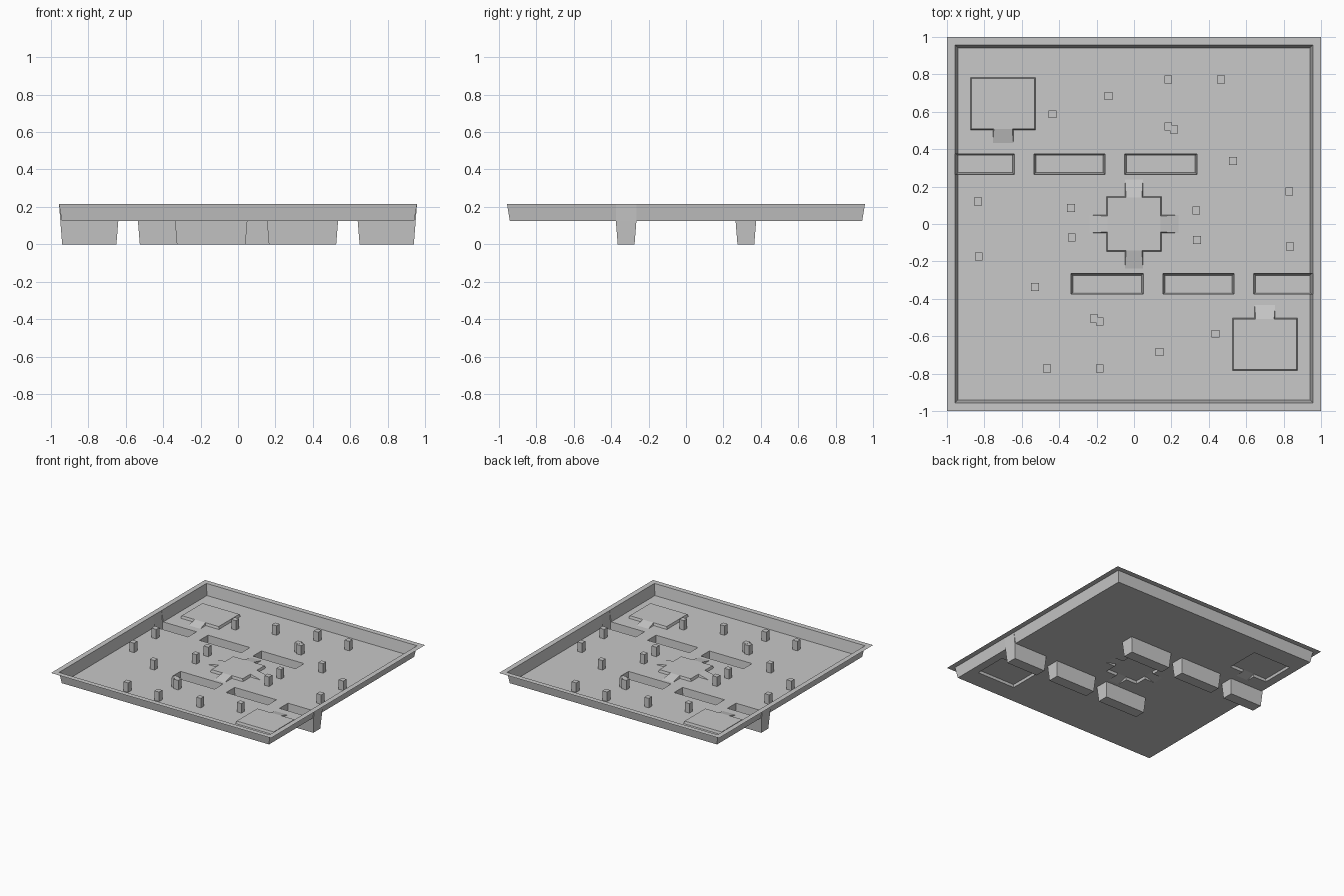
import bpy, bmesh
from mathutils import Vector

if "Cube" in bpy.data.objects:
    bpy.data.objects.remove(bpy.data.objects["Cube"])

FLOOR, RIM = 0.125, 0.215      # heights of the floor and the rim
EDGE, LIP = 0.942, 0.957       # half widths of the floor and the rim opening

grey = bpy.data.materials.new("stone grey")
grey.diffuse_color = (0.58, 0.58, 0.58, 1)
grey.use_nodes = True
grey.node_tree.nodes["Principled BSDF"].inputs["Base Color"].default_value = grey.diffuse_color


def sheet(name, faces):
    """Mesh from polygons given as corner points, all facing upward."""
    bm = bmesh.new()
    for pts in faces:
        f = bm.faces.new([bm.verts.new(p) for p in pts])
        f.normal_update()
        if f.normal.z < 0:
            f.normal_flip()
    bmesh.ops.remove_doubles(bm, verts=bm.verts, dist=0.0003)
    me = bpy.data.meshes.new(name)
    bm.to_mesh(me)
    bm.free()
    me.materials.append(grey)
    ob = bpy.data.objects.new(name, me)
    bpy.context.collection.objects.link(ob)
    return ob


def corners(x0, x1, y0, y1, z):
    return [(x0, y0, z), (x1, y0, z), (x1, y1, z), (x0, y1, z)]


def band(a, b):
    """Quads joining two four-cornered loops."""
    return [[a[i], a[(i + 1) % 4], b[(i + 1) % 4], b[i]] for i in range(4)]


def turned(r):
    """Rectangle turned half a circle about the centre."""
    return (-r[1], -r[0], -r[3], -r[2])


# Pits in two rows; the first of each row cuts into the side wall
PY0, PY1 = 0.265, 0.375
half_pits = [(-0.950, -0.64, PY0, PY1), (-0.535, -0.155, PY0, PY1),
             (-0.05, 0.337, PY0, PY1)]
pits = half_pits + [turned(r) for r in half_pits]
holes = list(pits)
for n, (x0, x1, y0, y1) in enumerate(pits):
    top = corners(x0, x1, y0, y1, FLOOR)
    i = 0.010
    base = corners(x0 + i, x1 - i, y0 + i, y1 - i, 0)
    faces = band(top, base) + [base]
    if n % 3 == 0:
        s = -1 if n == 0 else 1
        faces.append([(s * 0.95, y0, FLOOR), (s * 0.95, y1, FLOOR),
                      (s * LIP, y1, RIM), (s * LIP, y0, RIM)])
        for y in (y0, y1):
            faces.append([(s * EDGE, y, FLOOR), (s * 0.95, y, FLOOR), (s * LIP, y, RIM)])
    sheet(f"pit_{n + 1}", faces)


# Raised platforms with ramps
def platform(name, c, hx, hy, ramp_sides, r, length, h=0.02, i=0.006):
    c = Vector((c[0], c[1], FLOOR))
    faces = [corners(c.x - hx + i, c.x + hx - i, c.y - hy + i, c.y + hy - i, FLOOR + h)]
    for d in ((1, 0), (0, 1), (-1, 0), (0, -1)):
        out, along = Vector((*d, 0)), Vector((-d[1], d[0], 0))
        w, l = (hx, hy) if d[0] else (hy, hx)

        def p(a, b, z):
            return c + out * a + along * b + Vector((0, 0, z))
        if d not in ramp_sides:
            faces.append([p(w, -l, 0), p(w, l, 0), p(w - i, l - i, h), p(w - i, i - l, h)])
            continue
        q = r - i
        faces.append([p(w + length, -r, 0), p(w + length, r, 0), p(w - i, q, h), p(w - i, -q, h)])
        for s in (-1, 1):
            faces.append([p(w, s * l, 0), p(w, s * r, 0), p(w - i, s * q, h), p(w - i, s * (l - i), h)])
            faces.append([p(w, s * r, 0), p(w + length, s * r, 0), p(w - i, s * q, h)])
        a, b = p(w, -r, 0), p(w + length, r, 0)
        holes.append((min(a.x, b.x), max(a.x, b.x), min(a.y, b.y), max(a.y, b.y)))
    holes.append((c.x - hx, c.x + hx, c.y - hy, c.y + hy))
    sheet(name, faces)


platform("back_left_platform", (-0.70, 0.643), 0.174, 0.14, [(0, -1)], 0.055, 0.07)
platform("front_right_platform", (0.70, -0.643), 0.174, 0.14, [(0, 1)], 0.055, 0.07)
platform("centre_platform", (0, 0), 0.148, 0.148,
         [(1, 0), (0, 1), (-1, 0), (0, -1)], 0.048, 0.09)

# Floor, split along the edges of the openings
def cuts(k):
    vals = {-EDGE, EDGE}
    for h in holes:
        vals |= {round(max(-EDGE, min(EDGE, v)), 4) for v in h[k:k + 2]}
    return sorted(vals)


xs, ys = cuts(0), cuts(2)
cells = []
for x0, x1 in zip(xs, xs[1:]):
    for y0, y1 in zip(ys, ys[1:]):
        mx, my = (x0 + x1) / 2, (y0 + y1) / 2
        if not any(h[0] < mx < h[1] and h[2] < my < h[3] for h in holes):
            cells.append(corners(x0, x1, y0, y1, FLOOR))
sheet("floor", cells)

# Sloping walls, the two sides open where a pit meets them
walls = []
for s in (-1, 1):
    walls.append([(-EDGE, s * EDGE, FLOOR), (EDGE, s * EDGE, FLOOR),
                  (LIP, s * LIP, RIM), (-LIP, s * LIP, RIM)])
    g0, g1 = sorted((-s * PY0, -s * PY1))
    for low0, low1, high0, high1 in ((-EDGE, g0, -LIP, g0), (g1, EDGE, g1, LIP)):
        walls.append([(s * EDGE, low0, FLOOR), (s * EDGE, low1, FLOOR),
                      (s * LIP, high1, RIM), (s * LIP, high0, RIM)])
sheet("walls", walls)

# Flat rim
sheet("rim", band(corners(-1, 1, -1, 1, RIM), corners(-LIP, LIP, -LIP, LIP, RIM)))

# Pillars, repeated by a half turn
spots = [(0.183, 0.772), (0.465, 0.772), (-0.136, 0.685), (-0.436, 0.587),
         (0.183, 0.522), (0.214, 0.505), (0.53, 0.337), (0.83, 0.173),
         (0.333, 0.073), (-0.336, 0.085), (-0.834, 0.12)]
a = 0.021
for n, (x, y) in enumerate(spots + [(-x, -y) for x, y in spots]):
    height = 0.078 - 0.001 * (n % 11 == 5)
    low = corners(x - a, x + a, y - a, y + a, FLOOR)
    top = corners(x - a, x + a, y - a, y + a, FLOOR + height)
    sheet(f"pillar_{n + 1}", band(low, top) + [top])
